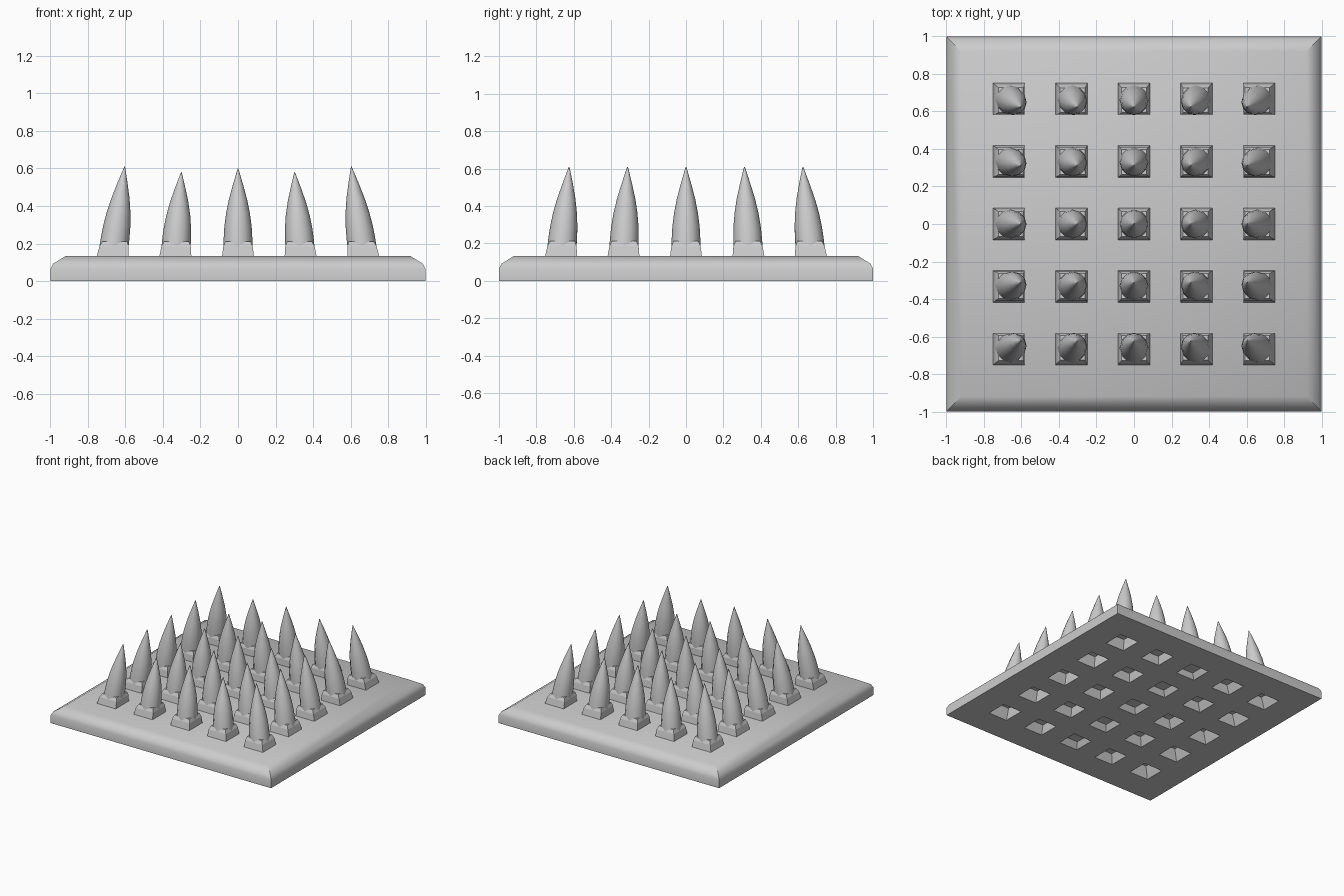
import bpy, bmesh, math

if "Cube" in bpy.data.objects:
    bpy.data.objects.remove(bpy.data.objects["Cube"])

GRID = [-0.668, -0.334, 0.0, 0.334, 0.668]
HEIGHTS = [0.61, 0.58, 0.60, 0.58, 0.61]
TOP = 0.133


def square(h, z, cx=0, cy=0):
    return [(cx - h, cy - h, z), (cx + h, cy - h, z), (cx + h, cy + h, z), (cx - h, cy + h, z)]


def circle(r, z, cx, cy, n=12):
    return [(cx + r * math.cos(2 * math.pi * i / n), cy + r * math.sin(2 * math.pi * i / n), z)
            for i in range(n)]


def loft(bm, rings, smooth):
    """Skin a stack of equal rings and cap both ends."""
    loops = [[bm.verts.new(p) for p in ring] for ring in rings]
    n = len(loops[0])
    for a, b in zip(loops, loops[1:]):
        for i in range(n):
            j = (i + 1) % n
            bm.faces.new((a[i], a[j], b[j], b[i])).smooth = smooth
    bm.faces.new(loops[0][::-1])
    bm.faces.new(loops[-1])


def make_object(name, bm):
    mesh = bpy.data.meshes.new(name)
    bm.to_mesh(mesh)
    bm.free()
    obj = bpy.data.objects.new(name, mesh)
    bpy.context.collection.objects.link(obj)
    return obj


def smooth_by_angle(obj, degrees):
    bpy.ops.object.select_all(action='DESELECT')
    obj.select_set(True)
    bpy.context.view_layer.objects.active = obj
    bpy.ops.object.shade_smooth_by_angle(angle=math.radians(degrees))


# Base plate with a double-chamfered upper rim
bm = bmesh.new()
loft(bm, [square(h, z) for h, z in ((1, 0), (1, 0.065), (0.986, 0.092), (0.92, TOP))], True)
plate = make_object("base_plate", bm)
smooth_by_angle(plate, 40)

# Tapered pockets under each spike, leaning with it
bm = bmesh.new()
for x in GRID:
    for y in GRID:
        depth = 0.045 + 0.06 * abs(x)
        loft(bm, [square(0.09, -0.03, x * 1.04, y * 1.03),
                  square(0.085, 0, x * 1.035, y * 1.025),
                  square(0.06, depth, x * 1.01, y * 1.01)], False)
cutter = make_object("pocket_cutter", bm)
cutter.hide_render = True
cutter.hide_set(True)
mod = plate.modifiers.new("pockets", 'BOOLEAN')
mod.operation = 'DIFFERENCE'
mod.solver = 'EXACT'
mod.object = cutter

# Spikes: square foot blending into a rounded, inward-leaning point
PROFILE = [(0.0, 0.078), (0.13, 0.077), (0.29, 0.073), (0.45, 0.064),
           (0.62, 0.049), (0.79, 0.029), (0.93, 0.011), (1.0, 0.002)]
feet, points = bmesh.new(), bmesh.new()
for x, height in zip(GRID, HEIGHTS):
    for y in GRID:
        def centre(z):
            t = (z - TOP) / (height - TOP)
            return x * (1 - 0.095 * t), y * (1 - 0.065 * t)
        loft(feet, [square(h, z, *centre(z)) for h, z in
                    ((0.086, TOP - 0.012), (0.085, TOP), (0.078, 0.185), (0.066, 0.212))], False)
        zs = [(0.16 + t * (height - 0.16), r) for t, r in PROFILE]
        loft(points, [circle(r, z, *centre(z)) for z, r in zs], True)
make_object("spike_feet", feet)
smooth_by_angle(make_object("spike_points", points), 40)
